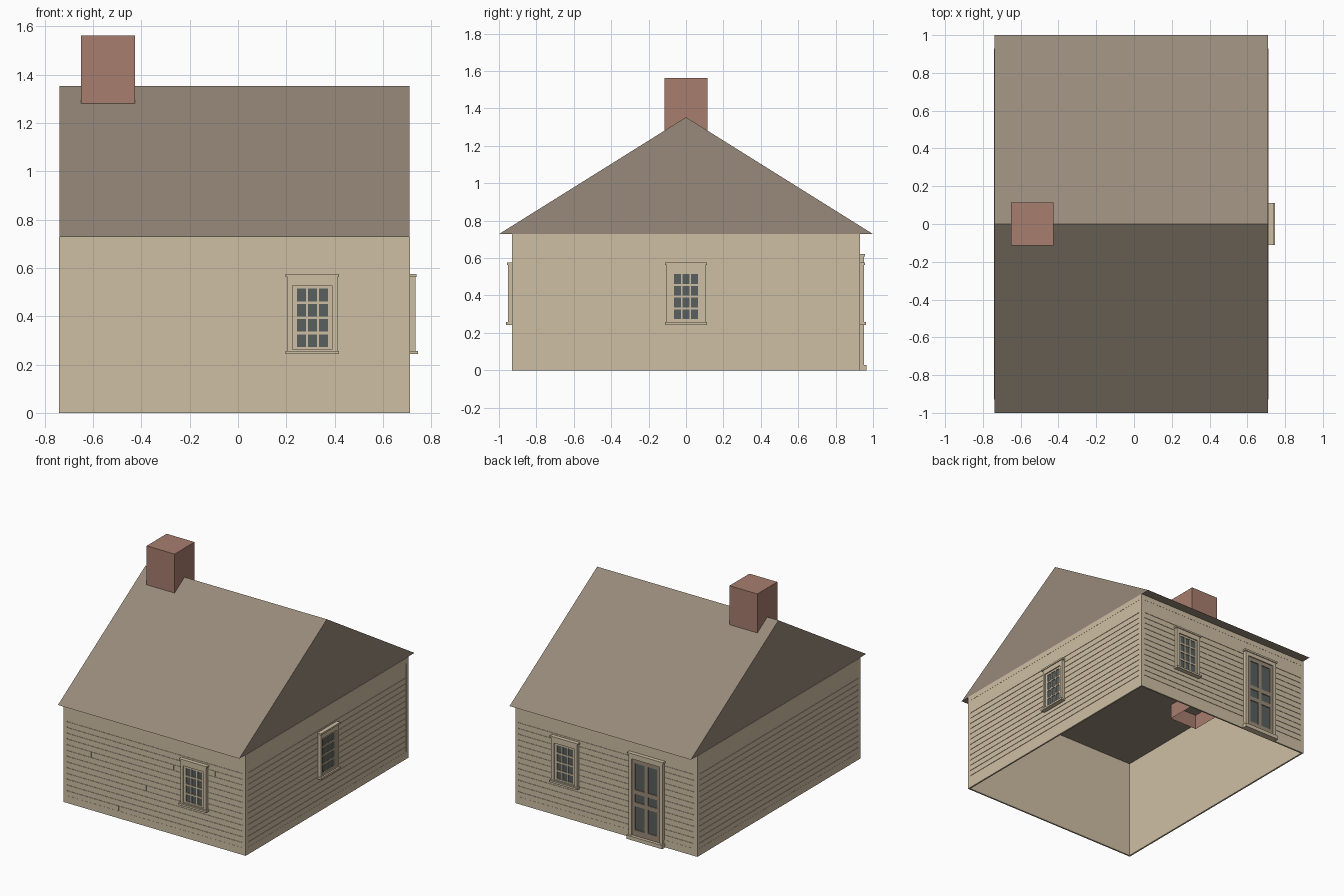
import bpy, bmesh
from math import pi
from mathutils import Matrix, Vector

cube = bpy.data.objects.get("Cube")
if cube:
    bpy.data.objects.remove(cube)


def linear(c):
    c /= 255
    return c / 12.92 if c <= 0.04045 else ((c + 0.055) / 1.055) ** 2.4


def material(name, *rgb):
    m = bpy.data.materials.new(name)
    color = [linear(c) for c in rgb] + [1]
    m.use_nodes = True
    m.diffuse_color = color
    m.node_tree.nodes["Principled BSDF"].inputs["Base Color"].default_value = color
    return m


CREAM = material("cream_paint", 207, 191, 164)
ROOF = material("brown_shingle", 151, 138, 122)
BRICK = material("red_brick", 167, 125, 110)
GLASS = material("dark_glass", 88, 96, 95)
DOOR = material("brown_door", 155, 138, 120)


def finish(name, bm, mats, matrix=Matrix()):
    bm.transform(matrix)
    bmesh.ops.recalc_face_normals(bm, faces=bm.faces)
    mesh = bpy.data.meshes.new(name)
    bm.to_mesh(mesh)
    bm.free()
    for m in mats:
        mesh.materials.append(m)
    obj = bpy.data.objects.new(name, mesh)
    bpy.context.collection.objects.link(obj)
    return obj


def box(bm, x, y, z, mat=0):
    """Box from three (low, high) ranges."""
    size = [b - a for a, b in (x, y, z)]
    mid = [(a + b) / 2 for a, b in (x, y, z)]
    made = bmesh.ops.create_cube(bm, size=1, matrix=Matrix.Translation(mid) @ Matrix.Diagonal(size + [1]))
    for f in {f for v in made["verts"] for f in v.link_faces}:
        f.material_index = mat


# House dimensions
X0, X1, YW = -0.742, 0.713, 0.93
XM, XH = (X0 + X1) / 2, (X1 - X0) / 2
WALL_TOP, RIDGE = 0.728, 1.353
BOARD_LOW, BOARD_TOP, PANEL_TOP, ROWS = 0.052, 0.592, 0.69, 13


def side(x, y, turn):
    """Wall frame: local x runs along the wall, local -y points outward."""
    return Matrix.Translation((x, y, 0)) @ Matrix.Rotation(turn, 4, "Z")


FRONT = side(XM, -YW, 0)
RIGHT = side(X1, 0, pi / 2)
BACK = side(XM, YW, pi)
LEFT = side(X0, 0, -pi / 2)


def wall(name, matrix, half, rim, joints=False):
    bm = bmesh.new()
    inner = half - rim
    box(bm, (-half, half), (0.004, 0.012), (0, WALL_TOP))
    # corner boards, base board and frieze board
    for s in (-1, 1):
        box(bm, sorted((s * inner, s * half)), (0, 0.004), (0, WALL_TOP))
    box(bm, (-inner, inner), (0, 0.004), (0, BOARD_LOW))
    box(bm, (-inner, inner), (0, 0.004), (PANEL_TOP, WALL_TOP))
    # clapboards with staggered butt joints
    pitch = (BOARD_TOP - BOARD_LOW) / ROWS
    joint = -0.30 - XM
    for i in range(ROWS):
        z = (BOARD_LOW + i * pitch, BOARD_LOW + (i + 1) * pitch - 0.006)
        if joints and abs(joint) < inner - 0.02:
            box(bm, (-inner, joint - 0.003), (0.001, 0.004), z)
            box(bm, (joint + 0.003, inner), (0.001, 0.004), z)
        else:
            box(bm, (-inner, inner), (0.001, 0.004), z)
        joint += 0.33
        if joint > inner + 0.02:
            joint -= 1.43
    box(bm, (-inner, inner), (0.001, 0.004), (BOARD_TOP, PANEL_TOP))
    finish(name, bm, [CREAM], matrix)


def lattice(bm, x, z, cols, rows, y, mat):
    """Bars that fill a rectangle around a grid of openings."""
    edges = [x[0]] + [e for c in cols for e in c] + [x[1]]
    for a, b in zip(edges[::2], edges[1::2]):
        box(bm, (a, b), y, z, mat)
    edges = [z[0]] + [e for r in rows for e in r] + [z[1]]
    for a, b in zip(edges[::2], edges[1::2]):
        for c in cols:
            box(bm, c, y, (a, b), mat)


def window(name, matrix, u):
    bm = bmesh.new()
    cols = [(c - 0.0185, c + 0.0185) for c in (-0.0455, 0, 0.0455)]
    rows = [(0.273 + i * 0.063, 0.325 + i * 0.063) for i in range(4)]
    # casing, sash bars and glass
    lattice(bm, (-0.103, 0.103), (0.25, 0.57), [(-0.082, 0.082)], [(0.262, 0.528)], (-0.021, 0.002), 0)
    lattice(bm, (-0.082, 0.082), (0.262, 0.528), cols, rows, (-0.013, 0.001), 0)
    box(bm, (-0.08, 0.08), (-0.007, 0.002), (0.264, 0.526), 1)
    # head and sill
    box(bm, (-0.111, 0.111), (-0.027, 0.002), (0.563, 0.575))
    box(bm, (-0.111, 0.111), (-0.033, 0.002), (0.243, 0.257))
    finish(name, bm, [CREAM, GLASS], matrix @ Matrix.Translation((u, 0, 0)))


def door(name, matrix, u):
    bm = bmesh.new()
    cols = [(-0.088, -0.014), (0.014, 0.088)]
    rows = [(0.07, 0.24), (0.27, 0.33), (0.36, 0.55)]
    # casing, door leaf and its panels
    lattice(bm, (-0.135, 0.135), (0, 0.615), [(-0.112, 0.112)], [(0.025, 0.58)], (-0.021, 0.002), 0)
    lattice(bm, (-0.112, 0.112), (0.025, 0.58), cols, rows, (-0.013, 0.001), 2)
    box(bm, (-0.11, 0.11), (-0.007, 0.002), (0.027, 0.578), 1)
    # head and threshold
    box(bm, (-0.143, 0.143), (-0.027, 0.002), (0.608, 0.621))
    box(bm, (-0.143, 0.143), (-0.035, 0.002), (0, 0.027))
    finish(name, bm, [CREAM, GLASS, DOOR], matrix @ Matrix.Translation((u, 0, 0)))


# Walls
wall("front_wall", FRONT, XH, 0.026, joints=True)
wall("back_wall", BACK, XH, 0.026)
wall("right_wall", RIGHT, YW - 0.012, 0.015)
wall("left_wall", LEFT, YW - 0.012, 0.015)

# Openings
window("front_window", FRONT, 0.308 - XM)
window("side_window", RIGHT, 0)
window("back_window", BACK, XM - 0.308)
door("back_door", BACK, XM + 0.342)

# Roof: a solid gabled prism
bm = bmesh.new()
gable = [bm.verts.new((X0 + 0.003, y, z)) for y, z in ((-1, WALL_TOP), (1, WALL_TOP), (0, RIDGE))]
face = bm.faces.new(gable)
ext = bmesh.ops.extrude_face_region(bm, geom=[face], use_keep_orig=True)
moved = [g for g in ext["geom"] if isinstance(g, bmesh.types.BMVert)]
bmesh.ops.translate(bm, verts=moved, vec=Vector((X1 - X0 - 0.006, 0, 0)))
finish("roof", bm, [ROOF])

# Chimney: a box with an open bottom that reaches below the ceiling
bm = bmesh.new()
box(bm, (-0.65, -0.427), (-0.114, 0.114), (0.62, 1.563))
bm.normal_update()
bmesh.ops.delete(bm, geom=[f for f in bm.faces if f.normal.z < -0.9], context="FACES_ONLY")
finish("chimney", bm, [BRICK])
